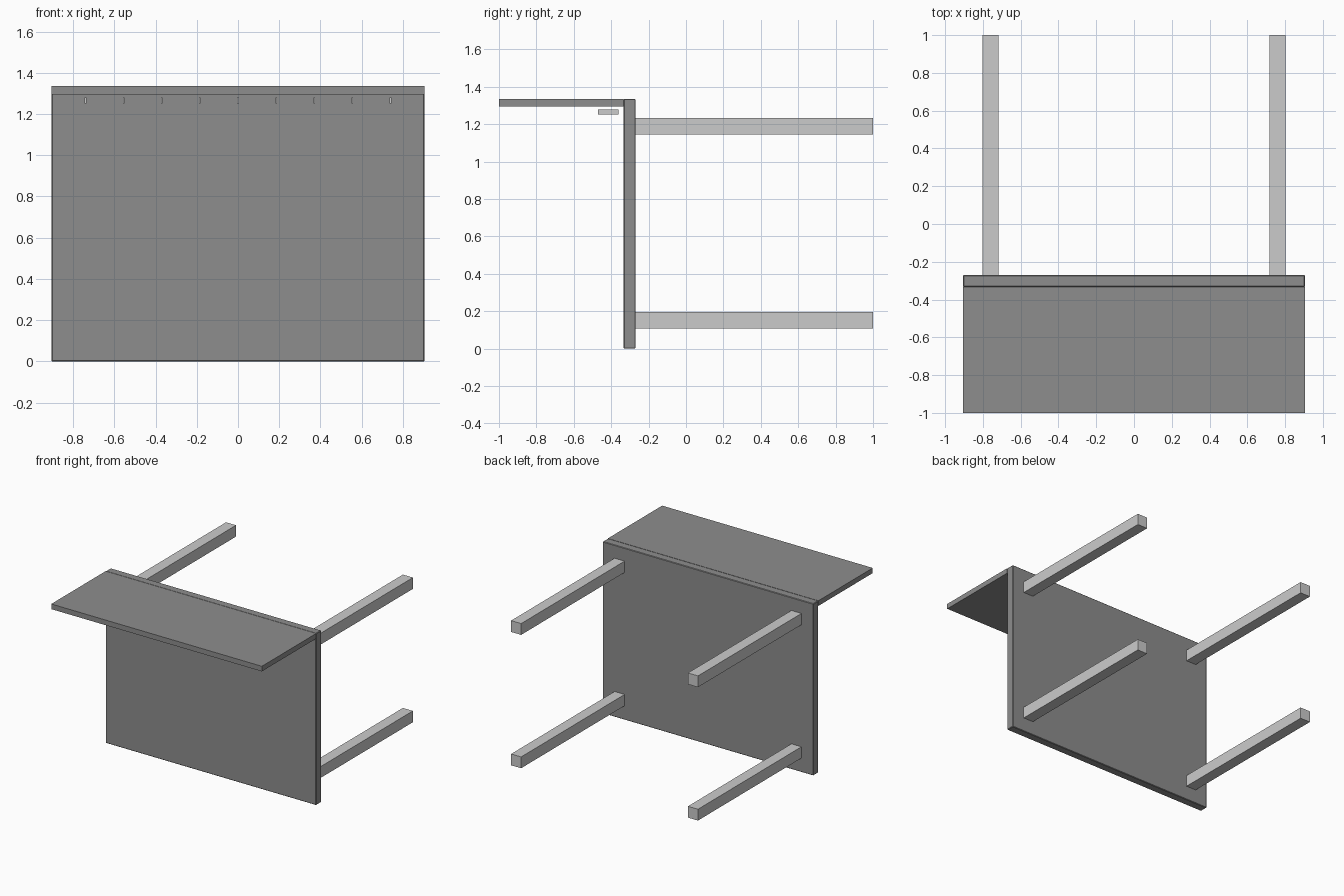
import bpy

if "Cube" in bpy.data.objects:
    bpy.data.objects.remove(bpy.data.objects["Cube"])

# dark grey for the panel and shelf
dark = bpy.data.materials.new("dark_grey")
dark.diffuse_color = (0.27, 0.27, 0.27, 1)
dark.use_nodes = True
dark.node_tree.nodes["Principled BSDF"].inputs["Base Color"].default_value = dark.diffuse_color


def box(name, x, y, z, bevel=0.0, mat=None):
    """Flat-shaded box from (min, max) ranges, with an optional chamfer."""
    bpy.ops.mesh.primitive_cube_add(
        size=1, location=[(a + b) / 2 for a, b in (x, y, z)])
    ob = bpy.context.object
    ob.name = name
    ob.scale = [b - a for a, b in (x, y, z)]
    bpy.ops.object.transform_apply(location=False, rotation=False, scale=True)
    if bevel:
        mod = ob.modifiers.new("chamfer", 'BEVEL')
        mod.width = bevel
        mod.segments = 1
    if mat:
        ob.data.materials.append(mat)
    return ob


W = 0.905

# upright back panel with slightly eased edges
box("panel", (-W, W), (-0.333, -0.27), (0, 1.335), 0.004, dark)

# overhanging shelf along the top edge
box("shelf", (-W, W), (-1, -0.333), (1.295, 1.335), 0, dark)

# four square legs running back through the panel
for side, label in ((-1, "left"), (1, "right")):
    for z, level in ((0.153, "lower"), (1.189, "upper")):
        box(f"{level}_{label}_leg",
            (side * 0.76 - 0.043, side * 0.76 + 0.043),
            (-0.332, 1), (z - 0.044, z + 0.044))

# row of nine thin pegs under the shelf
for i in range(9):
    x = (i - 4) * 0.185
    box(f"peg_{i + 1}", (x - 0.004, x + 0.004), (-0.47, -0.36), (1.252, 1.28))
